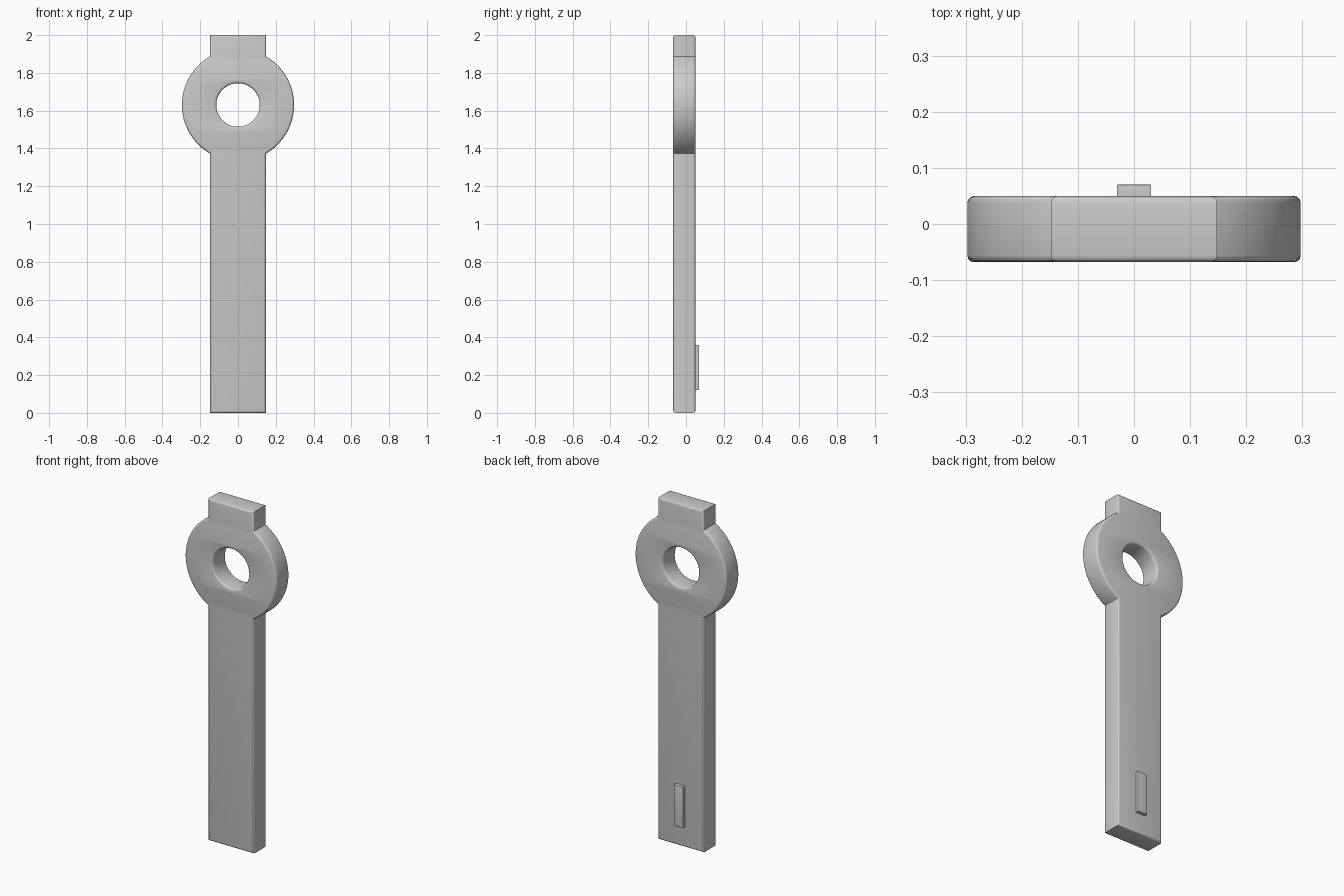
import bpy
from math import sin, cos, tau, asin, pi

cube = bpy.data.objects.get("Cube")
if cube:
    bpy.data.objects.remove(cube, do_unlink=True)

grey = bpy.data.materials.new("plain_grey")
grey.use_nodes = True
colour = (0.6, 0.6, 0.6, 1)
grey.diffuse_color = colour
grey.node_tree.nodes["Principled BSDF"].inputs["Base Color"].default_value = colour

HALF_W, TOP = 0.148, 2.0
RING_Z, RING_R, HOLE_R = 1.63, 0.297, 0.115
FRONT, BACK, BEVEL = -0.068, 0.05, 0.012


def arc(radius, start, end, steps):
    """Points on a circle around the ring centre."""
    angles = [start + (end - start) * i / steps for i in range(steps + 1)]
    return [(radius * cos(a), RING_Z + radius * sin(a)) for a in angles]


def plate(name, outlines, front, back, bevel):
    """Extrude outlines in the xz plane into a plate with rounded rims."""
    curve = bpy.data.curves.new(name, "CURVE")
    curve.dimensions = "2D"
    curve.fill_mode = "BOTH"
    curve.extrude = (back - front) / 2 - bevel
    curve.bevel_depth = bevel
    curve.bevel_resolution = 2
    curve.offset = -bevel
    for points in outlines:
        spline = curve.splines.new("POLY")
        spline.points.add(len(points) - 1)
        for p, (x, z) in zip(spline.points, points):
            p.co = (x, z, 0, 1)
        spline.use_cyclic_u = True
    obj = bpy.data.objects.new(name, curve)
    bpy.context.collection.objects.link(obj)
    obj.rotation_euler.x = pi / 2
    obj.location.y = (front + back) / 2
    bpy.ops.object.select_all(action="DESELECT")
    obj.select_set(True)
    bpy.context.view_layer.objects.active = obj
    bpy.ops.object.convert(target="MESH")
    obj = bpy.context.object
    obj.data.materials.clear()
    obj.data.materials.append(grey)
    # weld the caps to the rims
    bpy.ops.object.mode_set(mode="EDIT")
    bpy.ops.mesh.select_all(action="SELECT")
    bpy.ops.mesh.remove_doubles(threshold=0.0001)
    bpy.ops.mesh.normals_make_consistent(inside=False)
    bpy.ops.object.mode_set(mode="OBJECT")
    bpy.ops.object.shade_smooth_by_angle(angle=0.6)
    return obj


# Handle bar, ring and top tab share one outline, with a round hole
meet = asin((RING_R ** 2 - HALF_W ** 2) ** 0.5 / RING_R)
right = arc(RING_R, -meet, meet, 32)
side = [(HALF_W, 0)] + right + [(HALF_W, TOP)]
outline = side + [(-x, z) for x, z in reversed(side)]
hole = arc(HOLE_R, tau, 0, 48)[:-1]
plate("handle_with_ring", [outline, hole], FRONT, BACK, BEVEL)

# Small raised key on the back
key = [(-0.03, 0.12), (0.03, 0.12), (0.03, 0.36), (-0.03, 0.36)]
plate("back_key", [key], BACK - 0.01, 0.07, 0.001)
